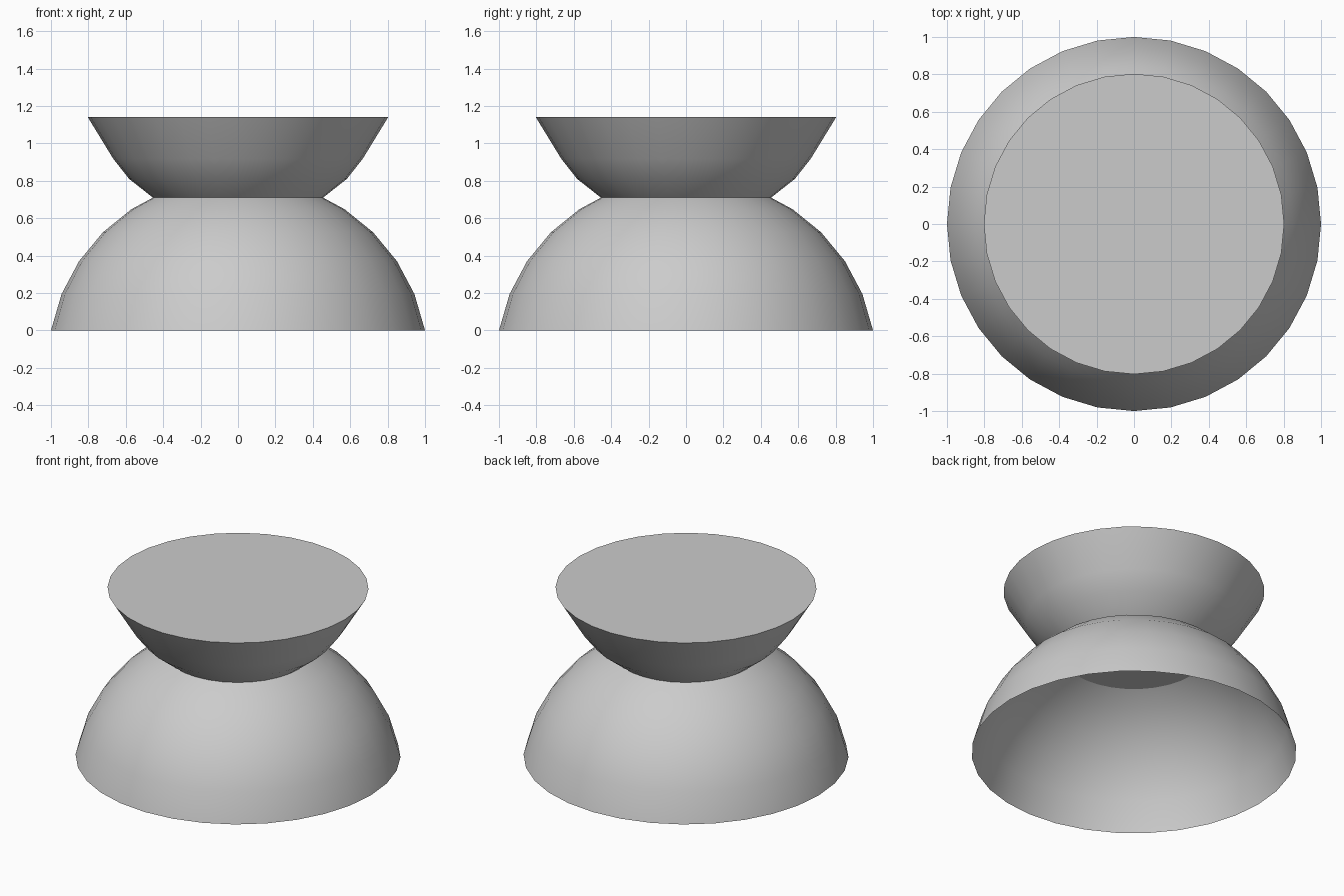
import bpy, bmesh, math

if "Cube" in bpy.data.objects:
    bpy.data.objects.remove(bpy.data.objects["Cube"])

SIDES = 32


def lathe(name, profile, cap_start=False, cap_end=False):
    """Revolve an (r, z) profile around z, optionally closing its ends."""
    bm = bmesh.new()
    rings = []
    for r, z in profile:
        rings.append([bm.verts.new((r * math.cos(2 * math.pi * i / SIDES),
                                    r * math.sin(2 * math.pi * i / SIDES), z))
                      for i in range(SIDES)])
    for low, high in zip(rings, rings[1:]):
        for i in range(SIDES):
            j = (i + 1) % SIDES
            bm.faces.new((low[i], low[j], high[j], high[i]))
    if cap_start:
        bm.faces.new(rings[0][::-1])
    if cap_end:
        bm.faces.new(rings[-1])
    mesh = bpy.data.meshes.new(name)
    bm.to_mesh(mesh)
    bm.free()
    obj = bpy.data.objects.new(name, mesh)
    bpy.context.collection.objects.link(obj)
    bpy.ops.object.select_all(action='DESELECT')
    obj.select_set(True)
    bpy.context.view_layer.objects.active = obj
    bpy.ops.object.shade_smooth_by_angle(angle=math.radians(30))
    return obj


# Domed base: thin shell, open underneath
lathe("dome_base", [(1.0, 0), (0.943, 0.195), (0.85, 0.37), (0.722, 0.525),
                    (0.57, 0.648), (0.455, 0.71)])

# Flared top: closed by a flat seat above and a flat disc at the waist
lathe("flared_top", [(0.455, 0.71), (0.582, 0.81), (0.667, 0.918),
                     (0.803, 1.14)], cap_start=True, cap_end=True)
